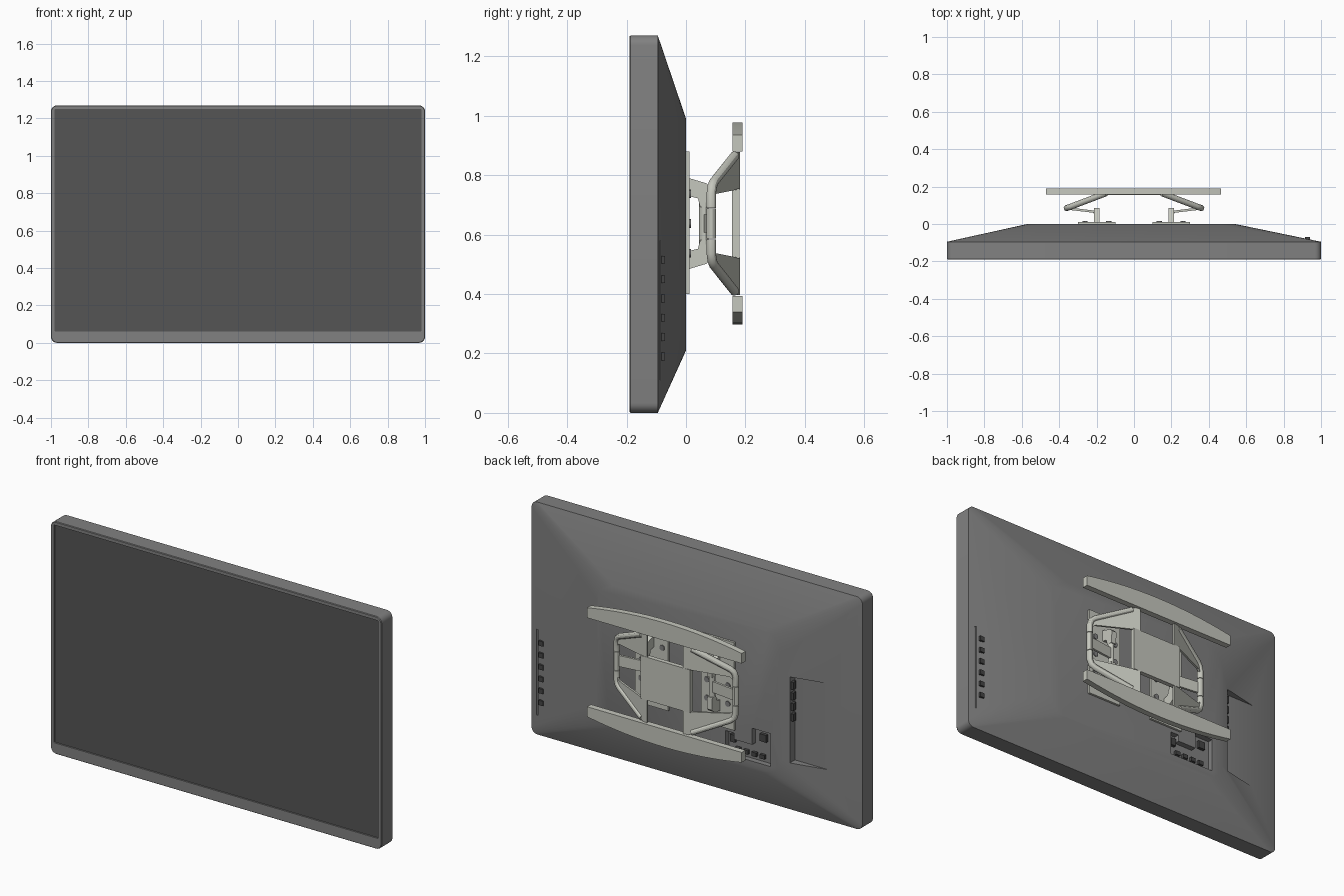
import bpy, bmesh, math
from mathutils import Vector

if "Cube" in bpy.data.objects:
    bpy.data.objects.remove(bpy.data.objects["Cube"])

ZC = 0.637  # height of the bracket centre


def material(name, col):
    m = bpy.data.materials.new(name)
    m.diffuse_color = (*col, 1)
    m.use_nodes = True
    m.node_tree.nodes["Principled BSDF"].inputs["Base Color"].default_value = m.diffuse_color
    return m


GREY = material("casing grey", (0.22, 0.22, 0.22))
SCREEN = material("screen dark grey", (0.09, 0.09, 0.09))
PALE = material("bracket pale grey", (0.56, 0.57, 0.51))
DARK = material("port dark grey", (0.06, 0.06, 0.06))


def finish(name, bm, mats, smooth=True):
    bmesh.ops.recalc_face_normals(bm, faces=bm.faces)
    me = bpy.data.meshes.new(name)
    bm.to_mesh(me)
    bm.free()
    for m in mats:
        me.materials.append(m)
    ob = bpy.data.objects.new(name, me)
    bpy.context.collection.objects.link(ob)
    if smooth:
        shade(ob)
    return ob


def shade(ob):
    bpy.ops.object.select_all(action='DESELECT')
    ob.select_set(True)
    bpy.context.view_layer.objects.active = ob
    bpy.ops.object.shade_smooth_by_angle(angle=math.radians(30))


def add_prism(bm, pts, offset):
    """Extrude a planar polygon along an offset."""
    a = [bm.verts.new(p) for p in pts]
    b = [bm.verts.new(Vector(p) + Vector(offset)) for p in pts]
    n = len(a)
    bm.faces.new(a)
    bm.faces.new(b)
    for i in range(n):
        bm.faces.new((a[i], a[(i + 1) % n], b[(i + 1) % n], b[i]))


def add_box(bm, x0, x1, y0, y1, z0, z1):
    add_prism(bm, [(x0, y0, z0), (x1, y0, z0), (x1, y0, z1), (x0, y0, z1)], (0, y1 - y0, 0))


def add_tube(bm, path, r, n=12):
    """Round tube along a path, with capped ends."""
    path = [Vector(p) for p in path]
    side = (path[1] - path[0]).cross(path[-1] - path[0])
    if side.length < 1e-5:
        side = (path[1] - path[0]).orthogonal()
    side.normalize()
    rings = []
    for i, p in enumerate(path):
        t = (path[min(i + 1, len(path) - 1)] - path[max(i - 1, 0)]).normalized()
        u = t.cross(side).normalized()
        rings.append([bm.verts.new(p + r * (math.cos(k * math.tau / n) * side + math.sin(k * math.tau / n) * u))
                      for k in range(n)])
    for a, b in zip(rings, rings[1:]):
        for k in range(n):
            bm.faces.new((a[k], a[(k + 1) % n], b[(k + 1) % n], b[k]))
    bm.faces.new(rings[0])
    bm.faces.new(rings[-1])


def rounded_ring(bm, y, x0, x1, z0, z1, r, seg=6):
    ring = []
    corners = [(x1 - r, z1 - r), (x0 + r, z1 - r), (x0 + r, z0 + r), (x1 - r, z0 + r)]
    for q, (cx, cz) in enumerate(corners):
        for k in range(seg + 1):
            a = math.pi / 2 * (q + k / seg)
            ring.append(bm.verts.new((cx + r * math.cos(a), y, cz + r * math.sin(a))))
    return ring


# Casing: recessed screen, rim, tapered back
bm = bmesh.new()
rings = [rounded_ring(bm, *a) for a in (
    (-0.182, -0.98, 0.98, 0.06, 1.25, 0.004),
    (-0.19, -0.98, 0.98, 0.06, 1.25, 0.004),
    (-0.19, -0.997, 0.997, 0.003, 1.267, 0.03),
    (-0.186, -1, 1, 0, 1.27, 0.033),
    (-0.095, -1, 1, 0, 1.27, 0.033),
    (0, -0.57, 0.54, 0.21, 0.99, 0.1))]
for a, b in zip(rings, rings[1:]):
    for k in range(len(a)):
        j = (k + 1) % len(a)
        bm.faces.new((a[k], a[j], b[j], b[k]))
bm.faces.new(rings[0]).material_index = 1
bm.faces.new(rings[-1])
casing = finish("casing", bm, [GREY, SCREEN], smooth=False)

# Recesses: wedge pocket at the side, stepped socket bay, button groove
bm = bmesh.new()
add_box(bm, -0.82, -0.62, -0.055, 0.05, 0.30, 0.77)
bay = [(-0.24, 0.255), (-0.24, 0.38), (-0.29, 0.38), (-0.29, 0.345), (-0.40, 0.345),
       (-0.40, 0.435), (-0.51, 0.435), (-0.51, 0.255)]
add_prism(bm, [(x, -0.03, z) for x, z in bay], (0, 0.08, 0))
add_box(bm, 0.955, 0.965, -0.092, 0.0, 0.11, 0.58)
cutter = finish("recess_cutter", bm, [GREY], smooth=False)
cutter.hide_render = True
mod = casing.modifiers.new("recesses", 'BOOLEAN')
mod.operation, mod.solver, mod.object = 'DIFFERENCE', 'EXACT', cutter
bpy.context.view_layer.objects.active = casing
bpy.ops.object.modifier_apply(modifier=mod.name)
bpy.data.objects.remove(cutter)
shade(casing)

# Side pocket sockets, bay sockets and buttons
bm = bmesh.new()
for i in range(4):
    z = 0.72 - 0.058 * i
    add_box(bm, -0.635, -0.618, -0.045, -0.02, z - 0.02, z + 0.02)
for i in range(4):
    x = -0.30 - 0.05 * i
    add_box(bm, x - 0.014, x + 0.014, -0.031, -0.014, 0.275, 0.297)
add_box(bm, -0.475, -0.435, -0.031, -0.014, 0.37, 0.41)
add_box(bm, -0.285, -0.255, -0.031, -0.014, 0.32, 0.36)
finish("sockets", bm, [DARK])
bm = bmesh.new()
for i in range(6):
    z = 0.515 - 0.065 * i
    add_box(bm, 0.915, 0.942, -0.09, -0.07, z - 0.013, z + 0.013)
finish("buttons", bm, [DARK])

# Centre plate of the wall bracket
bm = bmesh.new()
add_box(bm, -0.15, 0.15, 0.155, 0.18, 0.52, 0.755)
finish("centre_plate", bm, [PALE])

# Arched rails, top and bottom
for sz, label in ((1, "top"), (-1, "bottom")):
    pts = [(-0.47, 0.243), (0.465, 0.243)]
    for k in range(17):
        t = 1 - k / 8
        pts.append((0.4675 * t - 0.0025, 0.298 + 0.042 * (1 - t * t)))
    bm = bmesh.new()
    add_prism(bm, [(x, 0.157, ZC + sz * z) for x, z in pts], (0, 0.033, 0))
    finish(label + "_rail", bm, [PALE])

for sx, label in ((1, "right"), (-1, "left")):
    # Mounting plate with screws
    bm = bmesh.new()
    add_box(bm, sx * 0.10, sx * 0.30, -0.002, 0.012, 0.4, 0.88)
    finish(label + "_mounting_plate", bm, [PALE])
    bm = bmesh.new()
    for x in (0.135, 0.262):
        for z in (-0.1, 0.0, 0.1):
            add_tube(bm, [(sx * x, 0.01, ZC + z), (sx * x, 0.017, ZC + z)], 0.015)
    finish(label + "_screws", bm, [GREY])

    # Hinge post held by two curved feet
    bm = bmesh.new()
    foot = [(0.01, 0.153), (0.01, 0.092), (0.04, 0.085), (0.048, 0.055), (0.08, 0.055),
            (0.085, 0.12), (0.07, 0.135)]
    for sz in (1, -1):
        add_prism(bm, [(sx * 0.2 - 0.015, y, ZC + sz * z) for y, z in foot], (0.03, 0, 0))
    add_tube(bm, [(sx * 0.2, 0.06, ZC - 0.07), (sx * 0.2, 0.06, ZC + 0.07)], 0.016)
    finish(label + "_hinge", bm, [PALE])

    # Link from the hinge to the outer pivot
    bm = bmesh.new()
    add_prism(bm, [(sx * x, y, ZC - 0.03) for x, y in
                   ((0.2, 0.058), (0.36, 0.077), (0.36, 0.09), (0.2, 0.07))], (0, 0, 0.06))
    add_tube(bm, [(sx * 0.36, 0.085, ZC - 0.05), (sx * 0.36, 0.085, ZC + 0.05)], 0.016)
    finish(label + "_link", bm, [PALE])

    # Slanted arms: web plate with a rounded tube edge
    for sz, end in ((1, "upper"), (-1, "lower")):
        bm = bmesh.new()
        web = [(0.11, 0.175, 0.24), (0.14, 0.17, 0.24), (0.36, 0.085, 0.13), (0.36, 0.085, 0.075),
               (0.335, 0.095, 0.1), (0.14, 0.17, 0.115), (0.11, 0.175, 0.115)]
        add_prism(bm, [(sx * x, y - 0.006, ZC + sz * z) for x, y, z in web], (0, 0.012, 0))
        edge = [(0.15, 0.164, 0.228), (0.335, 0.094, 0.14), (0.352, 0.088, 0.125),
                (0.36, 0.085, 0.1), (0.36, 0.085, 0.053)]
        add_tube(bm, [(sx * x, y, ZC + sz * z) for x, y, z in edge], 0.016)
        finish(f"{label}_{end}_arm", bm, [PALE])
